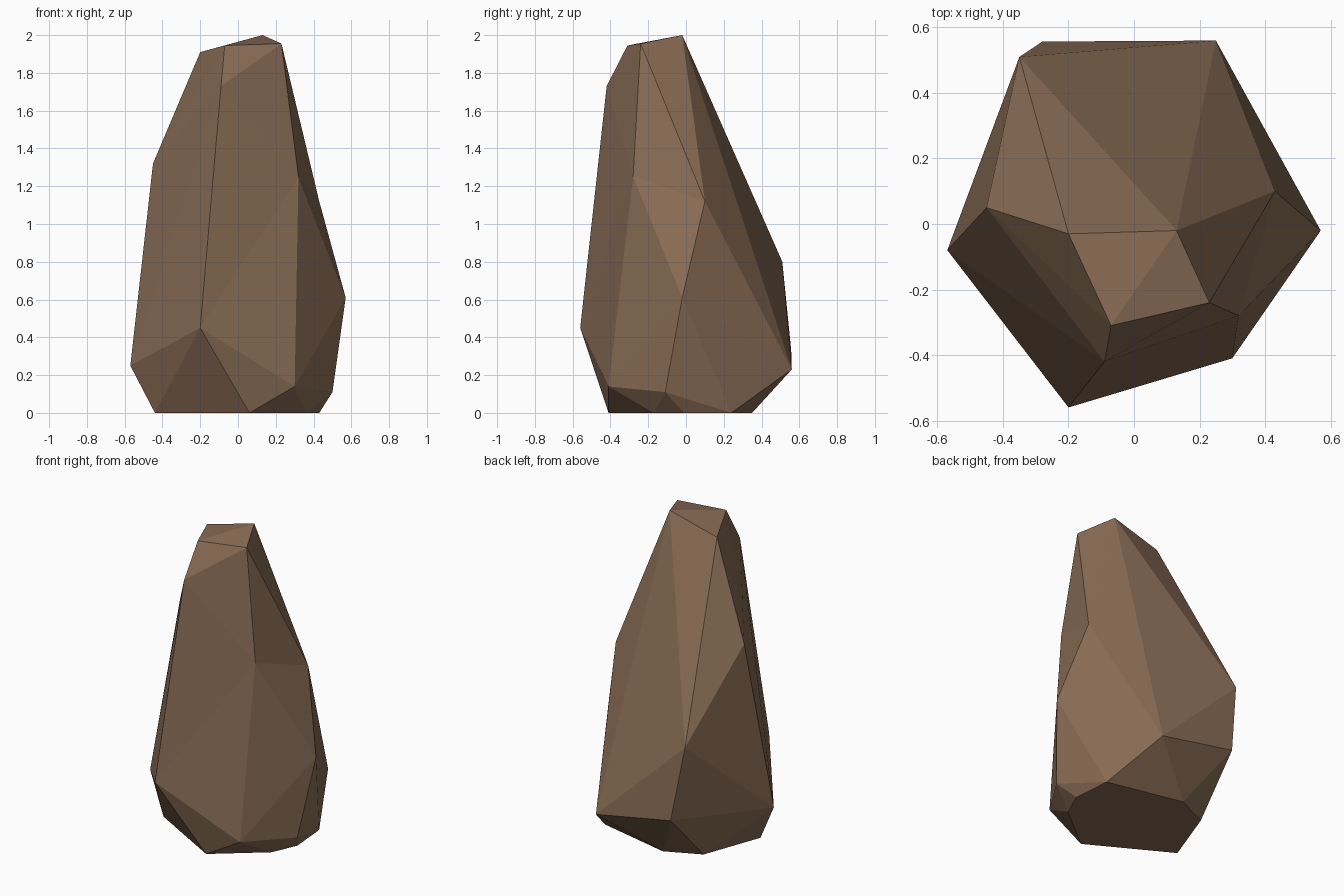
import bpy, bmesh

if "Cube" in bpy.data.objects:
    bpy.data.objects.remove(bpy.data.objects["Cube"])

# Corner points of the boulder, by name
corners = {
    # crown
    "peak": (0.13, -0.02, 2.0), "crown_l": (-0.20, -0.03, 1.91),
    "crown_fl": (-0.07, -0.31, 1.945), "crown_fr": (0.23, -0.24, 1.955),
    # middle
    "brow": (-0.09, -0.42, 1.73), "left": (-0.45, 0.05, 1.32),
    "front_r": (0.32, -0.28, 1.25), "right": (0.43, 0.10, 1.12),
    "back_l": (-0.35, 0.51, 0.80), "hip_r": (0.57, -0.02, 0.61),
    # lower girth
    "belly": (-0.20, -0.56, 0.45), "hip_l": (-0.57, -0.08, 0.25),
    "heel_l": (-0.28, 0.557, 0.33), "heel_r": (0.25, 0.56, 0.23),
    "toe_r": (0.30, -0.41, 0.14), "toe_side": (0.50, -0.11, 0.11),
    # footprint
    "f1": (0.41, 0.24, 0), "f2": (-0.08, 0.35, 0), "f3": (-0.30, 0.25, 0),
    "f4": (-0.44, -0.13, 0), "f5": (0.06, -0.41, 0), "f6": (0.36, -0.17, 0),
    "f7": (0.43, -0.01, 0),
}

# Rock: faceted shell around the corners
bm = bmesh.new()
v = {n: bm.verts.new(p) for n, p in corners.items()}
bmesh.ops.convex_hull(bm, input=bm.verts[:])


def crease(a, b):
    """Turn the hull edge crossing a-b so that a shallow valley runs from a to b."""
    for e in v[a].link_faces:
        for edge in e.edges:
            if v[a] in edge.verts:
                continue
            if any(v[b] in f.verts for f in edge.link_faces):
                if v[b] not in edge.verts:
                    bmesh.utils.edge_rotate(edge, True)
                    return


# Shallow valleys on the right shoulder and the front
crease("right", "front_r")
crease("belly", "front_r")
bmesh.ops.recalc_face_normals(bm, faces=bm.faces[:])

mesh = bpy.data.meshes.new("rock")
bm.to_mesh(mesh)
bm.free()
rock = bpy.data.objects.new("rock", mesh)
bpy.context.collection.objects.link(rock)

# Brown stone colour
stone = bpy.data.materials.new("brown stone")
stone.diffuse_color = (0.25, 0.15, 0.09, 1)
stone.use_nodes = True
stone.node_tree.nodes["Principled BSDF"].inputs["Base Color"].default_value = stone.diffuse_color
mesh.materials.append(stone)
